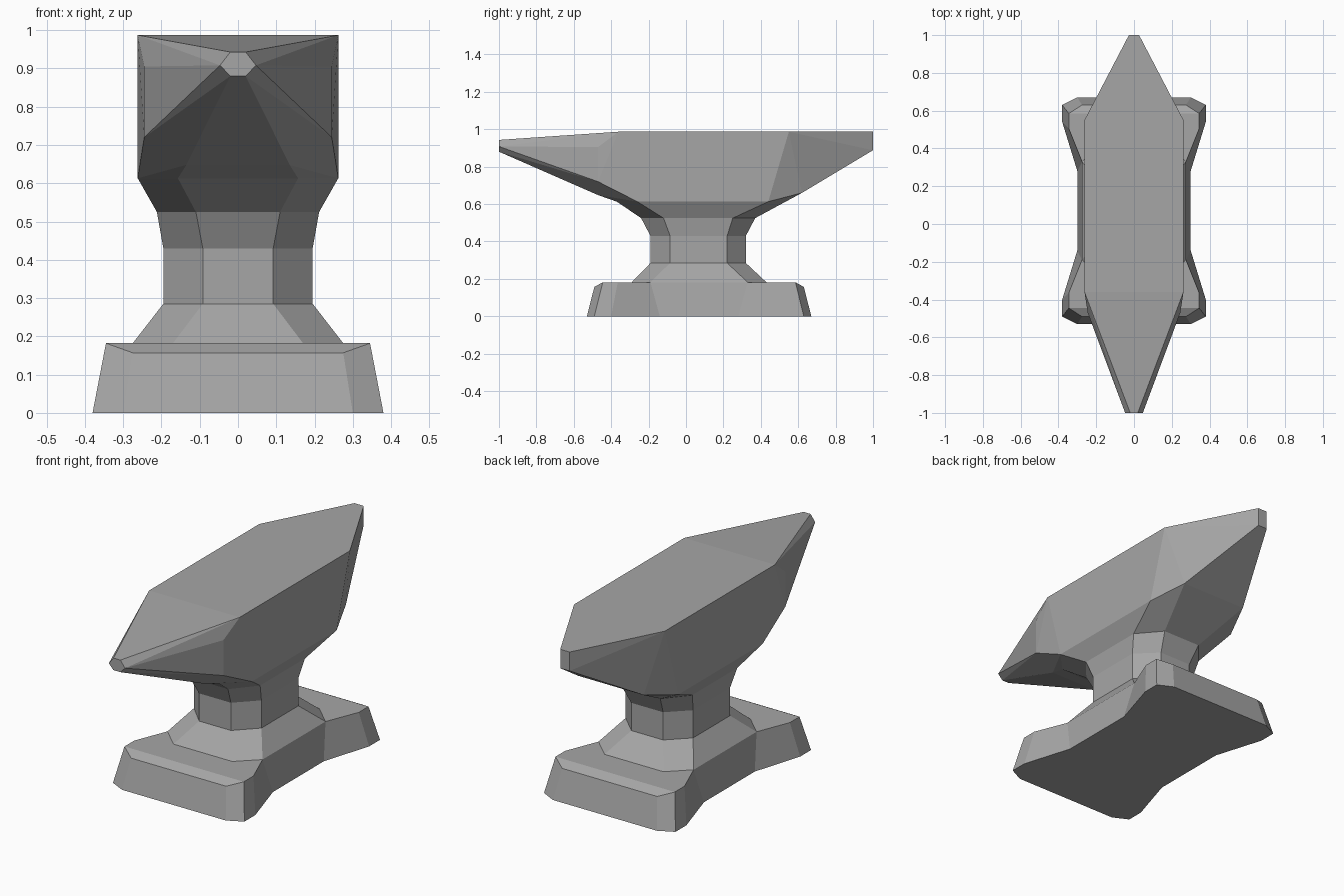
import bpy, bmesh

if "Cube" in bpy.data.objects:
    bpy.data.objects.remove(bpy.data.objects["Cube"])

steel = bpy.data.materials.new("steel_grey")
steel.diffuse_color = (0.38, 0.38, 0.38, 1)
steel.use_nodes = True
steel.node_tree.nodes["Principled BSDF"].inputs["Base Color"].default_value = steel.diffuse_color


def finish(bm, name):
    bmesh.ops.recalc_face_normals(bm, faces=bm.faces)
    me = bpy.data.meshes.new(name)
    bm.to_mesh(me)
    bm.free()
    me.materials.append(steel)
    ob = bpy.data.objects.new(name, me)
    bpy.context.collection.objects.link(ob)
    return ob


def loft(name, half_rings, cap_bottom=True, cap_top=True):
    """Loft half rings (x > 0, front to back), mirrored across x = 0."""
    bm = bmesh.new()
    rings = []
    for half in half_rings:
        pts = half + [(-x, y, z) for x, y, z in reversed(half)]
        rings.append([bm.verts.new(p) for p in pts])
    m = len(rings[0])
    for a, b in zip(rings, rings[1:]):
        for i in range(m):
            j = (i + 1) % m
            bm.faces.new((a[i], a[j], b[j], b[i]))
    for ring, wanted in ((rings[0], cap_bottom), (rings[-1], cap_top)):
        if wanted:  # strips of quads joining the left and right sides
            for i in range(m // 2 - 1):
                bm.faces.new((ring[i], ring[i + 1], ring[m - 2 - i], ring[m - 1 - i]))
    return finish(bm, name)


def octagon(z, x_in, x_out, y_front, y_f, y_b, y_back):
    return [(x_in, y_front, z), (x_out, y_f, z), (x_out, y_b, z), (x_in, y_back, z)]


# Foot: waisted block with a bevelled front and back top edge
foot_bottom = [(0.30, -0.53, 0), (0.38, -0.49, 0), (0.38, -0.40, 0), (0.30, -0.14, 0)]
foot_top = [(0.275, -0.49, 0.157), (0.345, -0.445, 0.182),
            (0.345, -0.365, 0.182), (0.275, -0.19, 0.182)]


def with_back(half, mid=0.07):
    return half + [(x, 2 * mid - y, z) for x, y, z in reversed(half)]


loft("foot", [with_back(foot_bottom), with_back(foot_top)])

# Waist: sloped step, straight neck, then flare up to the body
loft("waist", [
    octagon(0.182, 0.17, 0.275, -0.29, -0.19, 0.33, 0.43),
    octagon(0.285, 0.092, 0.195, -0.19, -0.085, 0.22, 0.32),
    octagon(0.43, 0.092, 0.195, -0.19, -0.085, 0.22, 0.32),
    octagon(0.525, 0.11, 0.212, -0.24, -0.12, 0.25, 0.37),
    [(0.157, -0.37, 0.613), (0.262, -0.26, 0.613), (0.262, 0.44, 0.613), (0.19, 0.62, 0.66)],
], cap_bottom=False, cap_top=False)

# Body: flat face, pointed horn in front, wedge heel at the back
body = [
    (0.02, -1, 0.943), (0.047, -1, 0.908), (0.02, -1, 0.88),              # horn tip
    (0.135, -0.47, 0.978), (0.245, -0.47, 0.905),                         # horn root
    (0.245, -0.47, 0.72), (0.135, -0.47, 0.648),
    (0.262, -0.36, 0.987), (0.262, 0.55, 0.987),                          # face
    (0.157, -0.37, 0.613), (0.262, -0.26, 0.613), (0.262, 0.44, 0.613),   # underside
    (0.19, 0.62, 0.66), (0.027, 1, 0.987), (0.027, 1, 0.888),             # heel
]
bm = bmesh.new()
for x, y, z in body:
    bm.verts.new((x, y, z))
    bm.verts.new((-x, y, z))
res = bmesh.ops.convex_hull(bm, input=bm.verts)
loose = [v for v in bm.verts if not v.link_faces]
bmesh.ops.delete(bm, geom=loose, context='VERTS')
bmesh.ops.dissolve_limit(bm, angle_limit=0.02, verts=bm.verts, edges=bm.edges)
finish(bm, "body_with_horn")
